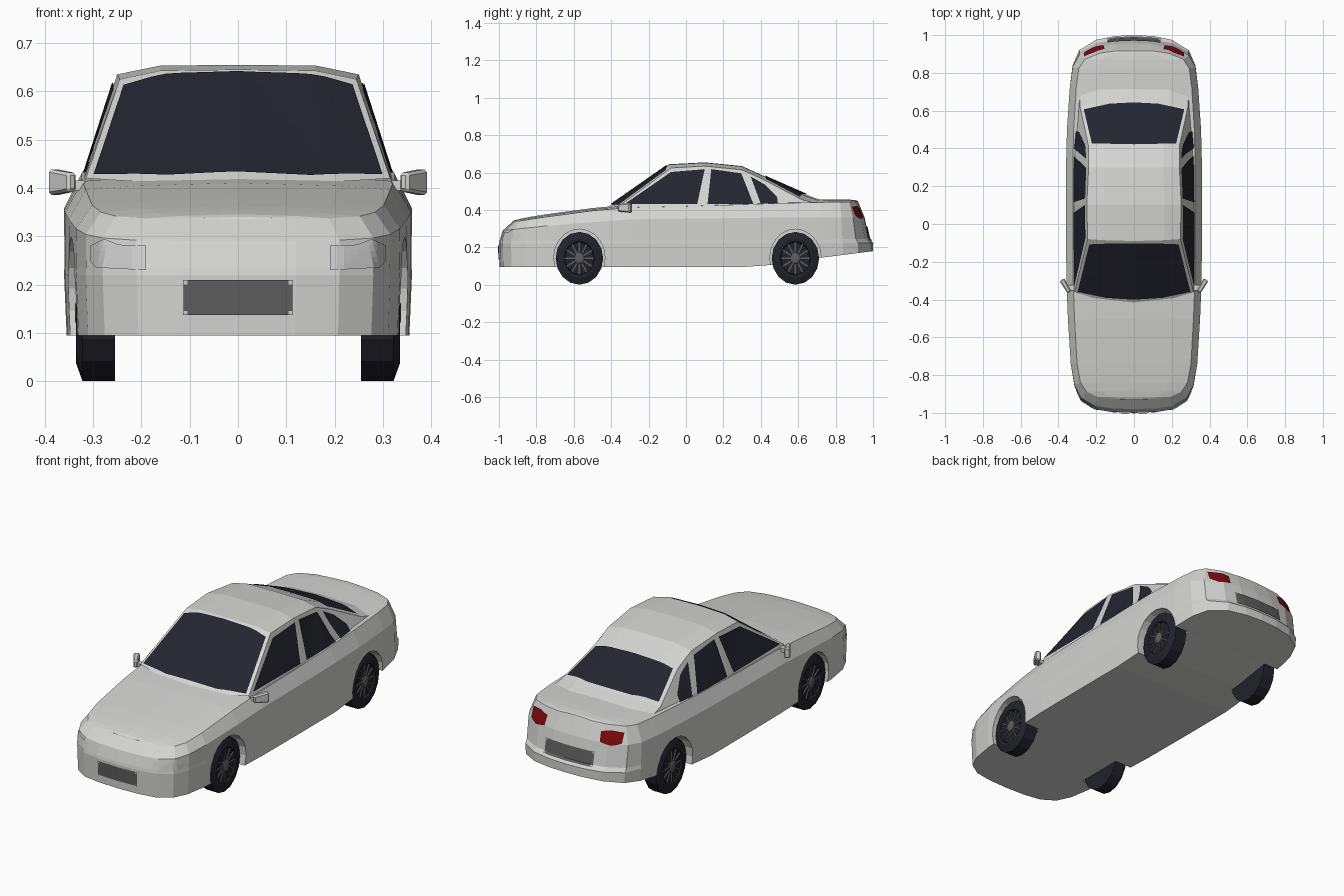
import bpy, bmesh, math
from mathutils import Vector, Matrix
from mathutils.bvhtree import BVHTree

if "Cube" in bpy.data.objects:
    bpy.data.objects.remove(bpy.data.objects["Cube"])


def material(name, r, g, b):
    m = bpy.data.materials.new(name)
    m.diffuse_color = (r, g, b, 1)
    m.use_nodes = True
    m.node_tree.nodes["Principled BSDF"].inputs["Base Color"].default_value = m.diffuse_color
    return m


PAINT = material("silver_paint", 0.66, 0.66, 0.65)
GLASS = material("dark_glass", 0.018, 0.018, 0.03)
RUBBER = material("tire_rubber", 0.016, 0.016, 0.025)
GREY = material("mid_grey", 0.11, 0.11, 0.11)
RED = material("lamp_red", 0.2, 0.003, 0.004)
LAMP = material("lamp_grey", 0.62, 0.62, 0.62)


def finish(name, bm, mat, recalc=True):
    if recalc:
        bmesh.ops.recalc_face_normals(bm, faces=bm.faces)
    me = bpy.data.meshes.new(name)
    bm.to_mesh(me)
    me.materials.append(mat)
    ob = bpy.data.objects.new(name, me)
    bpy.context.collection.objects.link(ob)
    return ob


def interp(table, y):
    for (a, u), (b, v) in zip(table, table[1:]):
        if y <= b:
            return u + (v - u) * max(0, (y - a) / (b - a))
    return table[-1][1]


def loft(sections, closed):
    """Skin a row of half sections, mirrored in x."""
    bm = bmesh.new()
    rows = []
    for half in sections:
        pts = half + [(-x, y, z) for x, y, z in reversed(half)]
        rows.append([bm.verts.new(p) for p in pts])
    n = len(rows[0])
    for a, b in zip(rows, rows[1:]):
        for i in range(n if closed else n - 1):
            j = (i + 1) % n
            bm.faces.new((a[i], a[j], b[j], b[i]))
    bmesh.ops.remove_doubles(bm, verts=bm.verts, dist=1e-4)
    bmesh.ops.recalc_face_normals(bm, faces=bm.faces)
    return bm


# Body: plan outline stacked in rings, each ring with its own height line
outline = [(0, -1), (.12, -.995), (.21, -.98), (.28, -.935), (.315, -.86),
           (.335, -.74), (.35, -.5), (.358, -.3), (.36, 0), (.36, .3),
           (.355, .5), (.34, .72), (.325, .84), (.29, .92), (.2, .975),
           (.1, .995), (0, 1)]
# width scale, front pull, rear pull, height along y
rings = [
    (.985, .003, .0, [(-1, .095), (.42, .095), (.5, .11), (.72, .145), (1, .18)]),
    (1, 0, 0, [(-1, .22), (1, .225)]),
    (.997, .003, .02, [(-1, .235), (1, .245)]),
    (1, .02, .045, [(-1, .29), (-.7, .32), (-.3, .35), (.5, .36), (1, .36)]),
    (.9, .07, .08, [(-1, .335), (-.9, .345), (-.57, .385), (-.4, .412),
                    (0, .42), (.6, .44), (1, .445)])]


def ring_point(ring, x, y):
    s, front, rear, line = ring
    w = max(0, (abs(y) - .8) / .2)
    return Vector((x * s, y + w * (front if y < 0 else -rear), interp(line, y)))


sections = []
for x, y in outline:
    pts = [ring_point(r, x, y) for r in rings]
    low, top = pts[0], pts[-1]
    half = [(0, low.y, low.z)] + [tuple(p) for p in pts]
    for f in (.65, 0):
        half.append((top.x * f, top.y, top.z + .015 * (1 - f * f) * x / .36))
    sections.append(half)
bm = loft(sections, True)
body_tree = BVHTree.FromBMesh(bm)
body = finish("body", bm, PAINT)

# Cabin: edge width, edge y, edge z, centre y, centre z, base width, base z
cabin_rows = [(.315, -.36, .42, -.42, .415, .322, .405),
              (.245, -.08, .625, -.09, .645, .324, .405),
              (.25, .1, .635, .1, .655, .324, .405),
              (.24, .3, .615, .3, .635, .324, .405),
              (.24, .41, .565, .41, .585, .322, .41),
              (.285, .62, .455, .66, .475, .302, .42),
              (.29, .7, .435, .73, .45, .295, .42)]
sections = []
for e, ye, ze, yc, zc, bw, bz in cabin_rows:
    sections.append([(bw, ye, bz), (e, ye, ze),
                     (e * .65, yc + (ye - yc) * .42, zc - .002), (0, yc, zc)])
bm = loft(sections, False)
cabin_tree = BVHTree.FromBMesh(bm)
finish("cabin", bm, PAINT)

# Wheel arches cut from the body
WHEELS = (-.57, .585)
bm = bmesh.new()
for y in WHEELS:
    for s in (-1, 1):
        mat = (Matrix.Translation((s * .375, y, .145)) @ Matrix.Diagonal((1, .137, .153, 1))
               @ Matrix.Rotation(math.pi / 2, 4, 'Y'))
        bmesh.ops.create_cone(bm, cap_ends=True, segments=20, radius1=1, radius2=1,
                              depth=.25, matrix=mat)
cutter = finish("arch_cutter", bm, PAINT)
cutter.hide_render = True
cutter.display_type = 'WIRE'
mod = body.modifiers.new("arches", 'BOOLEAN')
mod.operation = 'DIFFERENCE'
mod.solver = 'EXACT'
mod.object = cutter


def along(poly, t):
    u = t * (len(poly) - 1)
    i = min(int(u), len(poly) - 2)
    return Vector(poly[i]).lerp(Vector(poly[i + 1]), u - i)


def patch(name, tree, low, high, place, ray, mat, nu=12, nv=8, lift=.005):
    """Lay a thin plate on a surface, between two polylines, along a ray."""
    bm = bmesh.new()
    d = Vector(ray)
    grid = []
    for j in range(nv + 1):
        row = []
        for i in range(nu + 1):
            a, b = along(low, i / nu).lerp(along(high, i / nu), j / nv)
            hit, n, _, _ = tree.ray_cast(Vector(place(a, b)), d)
            if hit is None:
                row.append(None)
                continue
            row.append(bm.verts.new(hit + n * (lift if n.dot(d) < 0 else -lift)))
        grid.append(row)
    for j in range(nv):
        for i in range(nu):
            q = (grid[j][i], grid[j][i + 1], grid[j + 1][i + 1], grid[j + 1][i])
            if None in q:
                continue
            f = bm.faces.new(q)
            f.normal_update()
            if f.normal.dot(d) > 0:
                f.normal_flip()
    return finish(name, bm, mat, False)


# Windscreen and rear window
from_top = lambda a, b: (a, b, 2)
patch("windscreen", cabin_tree, [(-.298, -.357), (-.15, -.388), (0, -.398), (.15, -.388), (.298, -.357)],
      [(-.236, -.105), (-.12, -.1), (0, -.1), (.12, -.1), (.236, -.105)], from_top, (0, 0, -1), GLASS, 16)
patch("rear_window", cabin_tree, [(-.265, .605), (-.13, .635), (0, .642), (.13, .635), (.265, .605)],
      [(-.222, .425), (0, .42), (.222, .425)], from_top, (0, 0, -1), GLASS, 16)

# Side windows, lamps: one of each per side
side_windows = {
    "front_window": ([(-.325, .43), (-.13, .43), (.06, .43)],
                     [(-.32, .436), (-.08, .602), (.1, .617)]),
    "rear_door_window": ([(.115, .43), (.36, .43)], [(.135, .617), (.295, .595)]),
    "quarter_window": ([(.4, .43), (.445, .43), (.49, .43)],
                       [(.345, .578), (.42, .535), (.487, .468)])}
for s, side in ((1, "right"), (-1, "left")):
    for name, (low, high) in side_windows.items():
        patch(f"{name}_{side}", cabin_tree, low, high,
              lambda a, b: (s * 2, a, b), (-s, 0, 0), GLASS)
    patch("headlight_" + side, body_tree, [(.19, .23), (.245, .232), (.29, .235), (.303, .25)],
          [(.19, .28), (.245, .282), (.275, .294), (.303, .28)],
          lambda a, b: (s * a, -2, b), (0, 1, 0), LAMP, 12, 5, .004)
    patch("tail_light_" + side, body_tree, [(.16, .362), (.22, .352), (.262, .365)],
          [(.155, .41), (.2, .42), (.262, .415)],
          lambda a, b: (s * a, 2, b), (0, -1, 0), RED, 10, 5)

# Number plates with corner bolts
for name, y, w, lo, hi in (("front", -2, .113, .137, .21), ("rear", 2, .14, .235, .31)):
    put = lambda a, b: (a, y, b)
    ray = (0, -y / 2, 0)
    patch(name + "_plate", body_tree, [(-w, lo), (w, lo)], [(-w, hi), (w, hi)], put, ray, GREY)
    for i, bx in enumerate((-w, w - .009)):
        for j, bz in enumerate((lo, hi - .009)):
            patch(f"{name}_bolt_{i}{j}", body_tree, [(bx, bz), (bx + .009, bz)],
                  [(bx, bz + .009), (bx + .009, bz + .009)], put, ray, LAMP, 1, 1, .008)

# Wing mirrors
for s, side in ((1, "right"), (-1, "left")):
    bm = bmesh.new()
    mat = Matrix.Translation((.362, -.328, .412)) @ Matrix.Rotation(math.radians(60), 4, 'Z')
    made = bmesh.ops.create_cube(bm, size=1)["verts"]
    for v in made:
        taper = .72 if v.co.x < 0 else 1
        v.co = mat @ Vector((v.co.x * .078, v.co.y * .03 * taper, v.co.z * .054 * taper))
    bmesh.ops.bevel(bm, geom=bm.edges[:], offset=.006, segments=1, affect='EDGES')
    bmesh.ops.create_cube(bm, size=1, matrix=Matrix.Translation((.338, -.338, .405))
                          @ Matrix.Diagonal((.04, .03, .02, 1)))
    for v in bm.verts:
        v.co.x *= s
    finish("mirror_" + side, bm, PAINT)

# Wheels: lathed tire, hub and thin spokes
tire_profile = [(.255, 0), (.255, .141), (.322, .141), (.335, .105),
                (.333, .09), (.323, .085), (.323, 0)]
hub_profile = [(.32, .032), (.332, .03), (.337, .018), (.337, 0)]


def lathe(bm, profile, n):
    rows = []
    for x, r in profile:
        rows.append([bm.verts.new((x, r * math.cos(2 * math.pi * k / n),
                                   r * math.sin(2 * math.pi * k / n))) for k in range(n)])
    for a, b in zip(rows, rows[1:]):
        for k in range(n):
            bm.faces.new((a[k], a[(k + 1) % n], b[(k + 1) % n], b[k]))
    bmesh.ops.remove_doubles(bm, verts=bm.verts, dist=1e-5)


for end, y in zip(("front", "rear"), WHEELS):
    for s, side in ((1, "right"), (-1, "left")):
        tire, rim = bmesh.new(), bmesh.new()
        lathe(tire, tire_profile, 16)
        lathe(rim, hub_profile, 12)
        for k in range(12):
            bmesh.ops.create_cube(rim, size=1, matrix=Matrix.Rotation(k * math.pi / 6, 4, 'X')
                                  @ Matrix.Translation((.326, 0, .056))
                                  @ Matrix.Diagonal((.008, .008, .062, 1)))
        for part, b, m in (("tire", tire, RUBBER), ("rim", rim, GREY)):
            for v in b.verts:
                v.co = (v.co.x * s, v.co.y * .9 + y, v.co.z + .142)
            finish(f"{end}_{part}_{side}", b, m)
